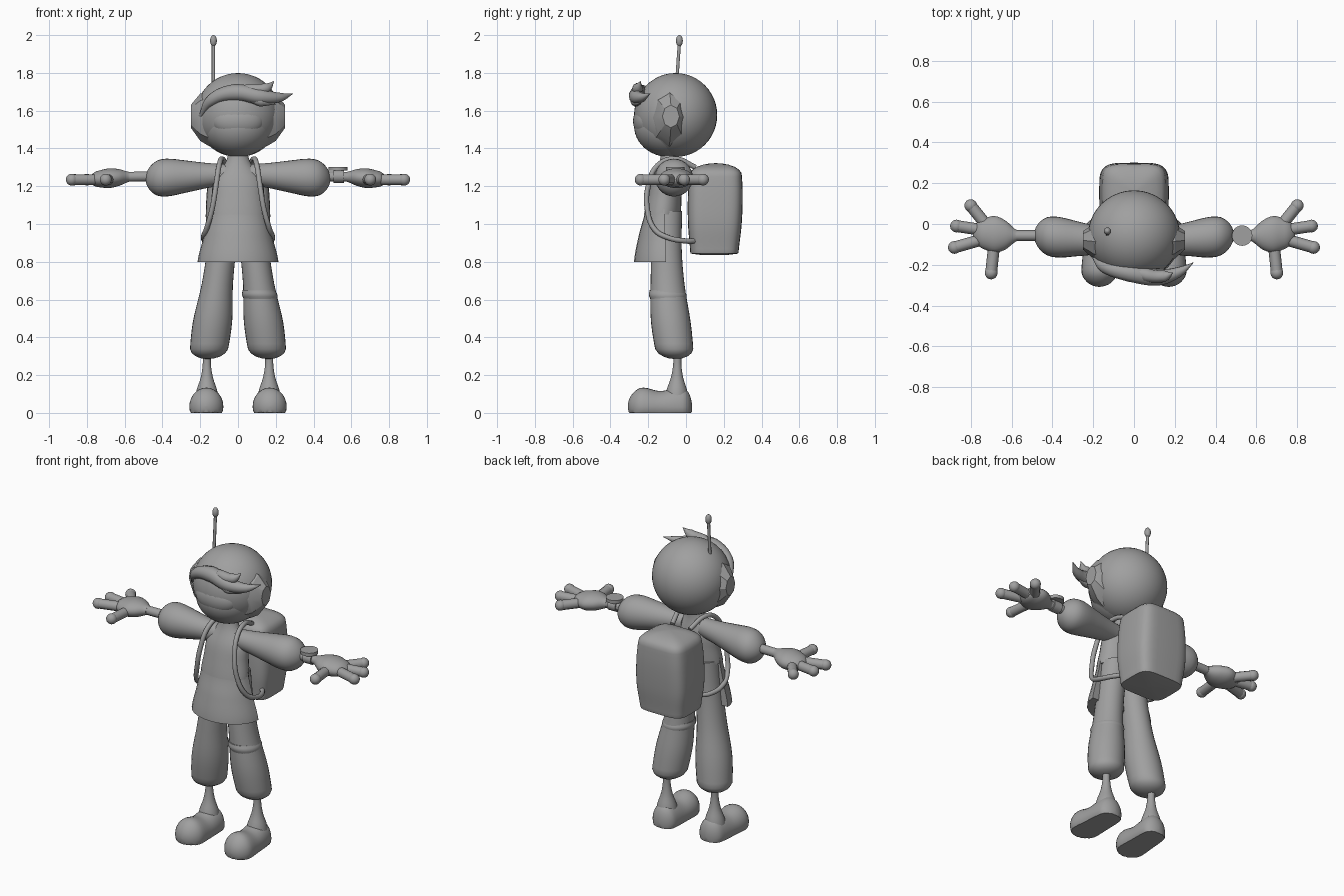
import bpy, bmesh, math
from mathutils import Vector

cube = bpy.data.objects.get("Cube")
if cube:
    bpy.data.objects.remove(cube, do_unlink=True)

GREY = (0.35, 0.35, 0.35, 1)
mat = bpy.data.materials.new("plain grey")
mat.use_nodes = True
mat.diffuse_color = GREY
mat.node_tree.nodes["Principled BSDF"].inputs["Base Color"].default_value = GREY


def finish(ob, mirror=False, angle=40):
    """Shared material, shading and left/right mirroring."""
    ob.data.materials.clear()
    ob.data.materials.append(mat)
    bpy.ops.object.select_all(action="DESELECT")
    ob.select_set(True)
    bpy.context.view_layer.objects.active = ob
    if ob.type == "CURVE":
        bpy.ops.object.convert(target="MESH")
        ob = bpy.context.object
    if mirror:
        mod = ob.modifiers.new("Mirror", "MIRROR")
        mod.use_mirror_merge = False
    bpy.ops.object.shade_smooth_by_angle(angle=math.radians(angle))


def link(name, data):
    ob = bpy.data.objects.new(name, data)
    bpy.context.collection.objects.link(ob)
    return ob


def smooth_value(values, t):
    """Value at t along a smooth line through evenly spaced values."""
    span = len(values) - 1
    i = min(int(t * span), span - 1)
    f = t * span - i
    p, q, r, w = (values[min(max(i + k, 0), span)] for k in (-1, 0, 1, 2))
    return q + f / 2 * (r - p + f * (2 * p - 5 * q + 4 * r - w + f * (3 * (q - r) + w - p)))


def dome(distance, cap):
    """Scale factor that closes an end as a dome of the given length."""
    if distance >= cap:
        return 1
    return max(math.sqrt(1 - (1 - distance / cap) ** 2), 0.02)


def body(name, start, end, widths, depths, bend=0, caps=(0, 0), power=1,
         limit=None, mirror=False, steps=24, sides=28, angle=40):
    """Rounded solid between two points, its rings square to the main axis."""
    start, end = Vector(start), Vector(end)
    along = end - start
    axis = max(range(3), key=lambda k: abs(along[k]))
    across = [k for k in range(3) if k != axis]
    bm = bmesh.new()
    loops = []
    for s in range(steps + 1):
        t = (1 - math.cos(math.pi * s / steps)) / 2
        mid = start + along * t + Vector((0, bend * math.sin(math.pi * t), 0))
        scale = dome(t * along.length, caps[0]) * dome((1 - t) * along.length, caps[1])
        radii = [smooth_value(v, t) * scale for v in (widths, depths)]
        loop = []
        for k in range(sides):
            a = math.tau * k / sides
            co = mid.copy()
            for c, r, f in zip(across, radii, (math.cos(a), math.sin(a))):
                co[c] += r * math.copysign(abs(f) ** power, f)
            if limit:
                limit(co, mid)
            loop.append(bm.verts.new(co))
        loops.append(loop)
    for lo, hi in zip(loops, loops[1:]):
        for k in range(sides):
            n = (k + 1) % sides
            bm.faces.new((lo[k], lo[n], hi[n], hi[k]))
    bm.faces.new(loops[0])
    bm.faces.new(loops[-1])
    bmesh.ops.recalc_face_normals(bm, faces=bm.faces)
    mesh = bpy.data.meshes.new(name)
    bm.to_mesh(mesh)
    bm.free()
    finish(link(name, mesh), mirror, angle)


def ball(name, centre, size, mirror=False):
    bpy.ops.mesh.primitive_uv_sphere_add(segments=40, ring_count=24, radius=1)
    ob = bpy.context.object
    ob.name = name
    for v in ob.data.vertices:
        v.co = Vector(centre) + v.co * Vector(size)
    finish(ob, mirror)


def tube(name, points, radius, mirror=False, lock=False):
    """Round tube; a lock of hair swells and then runs to a point."""
    curve = bpy.data.curves.new(name, "CURVE")
    curve.dimensions = "3D"
    curve.bevel_depth = radius
    curve.bevel_resolution = 3
    curve.resolution_u = 6
    curve.use_fill_caps = True
    spline = curve.splines.new("BEZIER")
    last = len(points) - 1
    spline.bezier_points.add(last)
    for i, (bp, co) in enumerate(zip(spline.bezier_points, points)):
        bp.co = co
        bp.handle_left_type = bp.handle_right_type = "AUTO"
        if lock:
            bp.radius = max(math.sin(math.pi * (i + 0.3) / (last + 0.3)), 0.04)
    finish(link(name, curve), mirror)


def keep_front(co, mid):
    co.y = min(co.y, mid.y)


def keep_above_ground(co, mid):
    co.z = max(co.z, 0)


# Head, face and ear pads
ball("head", (0, -0.055, 1.577), (0.225, 0.22, 0.222))
ball("face_surround", (0, -0.09, 1.52), (0.187, 0.185, 0.165))
ball("face", (0, -0.2, 1.545), (0.14, 0.08, 0.095))
body("ear_pad", (0.15, -0.09, 1.56), (0.25, -0.08, 1.57), [0.1, 0.085, 0.045],
     [0.15, 0.125, 0.06], mirror=True, steps=2, sides=8, angle=25)

# Swept fringe
tube("fringe", [(-0.2, -0.16, 1.57), (-0.14, -0.21, 1.655), (-0.02, -0.24, 1.695),
                (0.12, -0.26, 1.675), (0.22, -0.235, 1.67), (0.29, -0.19, 1.69)], 0.046, lock=True)
tube("fringe_upper_tuft", [(-0.06, -0.2, 1.7), (0.06, -0.25, 1.71), (0.15, -0.255, 1.72),
                           (0.19, -0.24, 1.755)], 0.035, lock=True)
tube("fringe_lower_tuft", [(0.02, -0.25, 1.68), (0.12, -0.265, 1.65), (0.2, -0.25, 1.635)],
     0.03, lock=True)

# Antenna
tube("antenna_rod", [(-0.13, -0.05, 1.74), (-0.13, -0.035, 1.96)], 0.009)
ball("antenna_tip", (-0.13, -0.035, 1.97), (0.018, 0.018, 0.03))

# Torso with neck, and the tunic front hanging below it
body("torso", (0, -0.125, 1.05), (0, -0.08, 1.42), [0.152, 0.14, 0.128, 0.065, 0.045],
     [0.097, 0.09, 0.078, 0.05, 0.045])
body("tunic_front", (0, -0.105, 0.8), (0, -0.115, 1.08), [0.214, 0.18, 0.15],
     [0.17, 0.14, 0.1], limit=keep_front)

# Trousers, with a seam band on the left leg
body("trouser_leg", (0.16, -0.055, 0.285), (0.06, -0.1, 1.07), [0.1, 0.104, 0.083, 0.077, 0.08],
     [0.1, 0.105, 0.09, 0.08, 0.08], bend=-0.02, caps=(0.06, 0), mirror=True)
body("knee_band", (0.12, -0.094, 0.6), (0.11, -0.1, 0.65), [0.088, 0.094, 0.086],
     [0.094, 0.1, 0.092], steps=8)

# Ankles and flat-soled shoes
ankle = [0.065, 0.055, 0.033, 0.022, 0.022]
body("ankle", (0.165, -0.05, 0.05), (0.165, -0.045, 0.32), ankle, ankle, mirror=True)
body("shoe", (0.17, -0.308, 0.035), (0.16, 0.032, 0.03), [0.085, 0.09, 0.085, 0.08, 0.07],
     [0.09, 0.1, 0.083, 0.1, 0.1], caps=(0.08, 0.05), limit=keep_above_ground, mirror=True)

# Arms and hands
sleeve = [0.055, 0.067, 0.085, 0.1, 0.085]
body("sleeve", (0.06, -0.09, 1.262), (0.49, -0.055, 1.24), sleeve, sleeve,
     caps=(0, 0.08), mirror=True)
tube("wrist", [(0.45, -0.057, 1.252), (0.64, -0.057, 1.25)], 0.027, mirror=True)
body("palm", (0.575, -0.057, 1.25), (0.79, -0.045, 1.235), [0.028, 0.07, 0.09, 0.075, 0.06],
     [0.026, 0.044, 0.052, 0.044, 0.035], caps=(0, 0.05), mirror=True)
fingers = {"little_finger": ((0.72, -0.01), (0.8, 0.09)),
           "middle_finger": ((0.74, -0.03), (0.87, -0.01)),
           "index_finger": ((0.74, -0.075), (0.88, -0.115)),
           "thumb": ((0.685, -0.1), (0.7, -0.24))}
for finger, ends in fingers.items():
    root, tip = ((*end, 1.235) for end in ends)
    tube(finger, [root, tip], 0.029, mirror=True)
    ball(finger + "_tip", tip, (0.031, 0.031, 0.031), mirror=True)

# Watch on the left wrist
for part, start, end, radius in (
        ("watch_band", (0.505, -0.057, 1.252), (0.56, -0.057, 1.252), 0.034),
        ("watch_dial", (0.53, -0.057, 1.283), (0.53, -0.057, 1.303), 0.05)):
    body(part, start, end, [radius, radius], [radius, radius], steps=1)

# Backpack and shoulder straps
body("backpack", (0, 0.15, 0.835), (0, 0.158, 1.322), [0.152, 0.17, 0.166, 0.15],
     [0.127, 0.142, 0.145, 0.135], caps=(0.01, 0.06), power=0.45, sides=40)
tube("shoulder_strap", [(0.06, 0.05, 1.3), (0.085, -0.06, 1.345), (0.1, -0.15, 1.31),
                        (0.117, -0.2, 1.2), (0.137, -0.205, 1.08), (0.168, -0.165, 0.97),
                        (0.183, -0.1, 0.93), (0.165, 0, 0.91), (0.13, 0.05, 0.91)],
     0.014, mirror=True)
